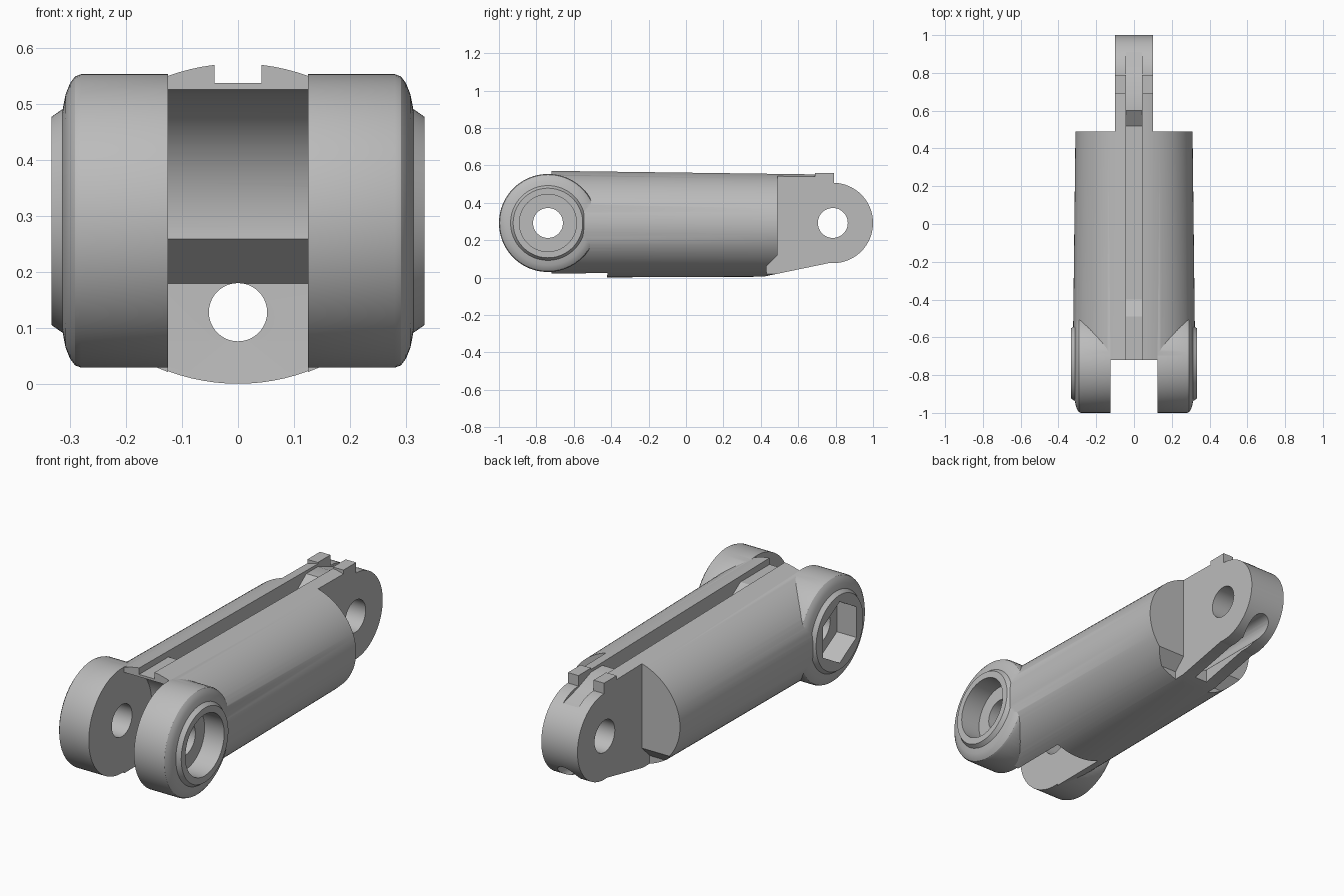
import bpy, bmesh, math

if "Cube" in bpy.data.objects:
    bpy.data.objects.remove(bpy.data.objects["Cube"], do_unlink=True)

grey = bpy.data.materials.new("plain_grey")
grey.use_nodes = True
colour = (0.5, 0.5, 0.5, 1)
grey.diffuse_color = colour
grey.node_tree.nodes["Principled BSDF"].inputs["Base Color"].default_value = colour

PIN_Y, PIN_Z = -0.738, 0.292      # yoke pivot
TIP_Y = 0.785                     # tongue pivot
GAP, TONGUE, SLOT = 0.125, 0.1, 0.042


def loft(name, rings):
    """Closed solid through matching rings of points."""
    bm = bmesh.new()
    loops = [[bm.verts.new(p) for p in ring] for ring in rings]
    n = len(loops[0])
    for a, b in zip(loops, loops[1:]):
        for i in range(n):
            j = (i + 1) % n
            bm.faces.new((a[i], a[j], b[j], b[i]))
    bm.faces.new(loops[0])
    bm.faces.new(loops[-1])
    bmesh.ops.recalc_face_normals(bm, faces=bm.faces)
    mesh = bpy.data.meshes.new(name)
    bm.to_mesh(mesh)
    bm.free()
    mesh.materials.append(grey)
    ob = bpy.data.objects.new(name, mesh)
    bpy.context.collection.objects.link(ob)
    return ob


def prism(name, outline, x0, x1):
    """Side outline in (y, z) extruded across x."""
    return loft(name, [[(x, y, z) for y, z in outline] for x in (x0, x1)])


def arc(cy, cz, r, start=0, end=360, n=64):
    closed = end - start == 360
    steps = n if closed else n - 1
    angles = [math.radians(start + (end - start) * i / steps) for i in range(n)]
    return [(cy + r * math.cos(a), cz + r * math.sin(a)) for a in angles]


def combine(target, tool, operation):
    """Apply a boolean and discard the tool."""
    mod = target.modifiers.new(operation, "BOOLEAN")
    mod.operation = operation
    mod.solver = "EXACT"
    mod.object = tool
    bpy.context.view_layer.update()
    with bpy.context.temp_override(object=target, active_object=target):
        bpy.ops.object.modifier_apply(modifier=mod.name)
    bpy.data.objects.remove(tool, do_unlink=True)


def cut(tool):
    combine(link, tool, "DIFFERENCE")


def add(tool):
    combine(link, tool, "UNION")


# Tapered oval barrel
def oval(y):
    t = (y + 0.72) / 1.21
    a, b = 0.324 - 0.014 * t, 0.2865 - 0.0105 * t
    return [(x, y, z) for x, z in arc(0, 0, 1, n=96)
            for x, z in [(x * a, 0.2865 - 0.0055 * t + z * b)]]


link = loft("finger_link", [oval(-0.72), oval(0.79)])

# Clearance between the yoke arms
gap = arc(PIN_Y, PIN_Z, 0.235, 90, -7.8, 40)
gap += [(-0.41, 0.18), (-0.415, 0.078), (-0.432, -0.1), (-1.1, -0.1), (-1.1, 0.527)]
cut(prism("gap_cutter", gap, -GAP, GAP))

# Rear shoulders on both sides of the tongue, and its sloping underside
shoulder = [(0.49, 0.7), (0.49, 0.12), (0.43, 0.06), (0.43, -0.1), (1.1, -0.1), (1.1, 0.7)]
for side in (-1, 1):
    cut(prism("shoulder_cutter", shoulder, side * TONGUE, side * 0.5))
cut(prism("slope_cutter", [(0.39, 0), (0.8, 0.085), (0.8, -0.1), (0.39, -0.1)], -0.5, 0.5))

# Rounded tongue end with raised stop blocks
add(prism("tongue", arc(TIP_Y, PIN_Z, 0.215, n=80), -TONGUE, TONGUE))
add(prism("stop_block", [(0.69, 0.5), (0.79, 0.5), (0.79, 0.559), (0.69, 0.559)],
          -TONGUE, TONGUE))

# Yoke arms with rounded rims and outer bosses
profile = [(GAP, 0.262), (0.28, 0.262), (0.291, 0.258), (0.3, 0.246), (0.308, 0.226),
           (0.313, 0.2), (0.333, 0.186)]
for side in (-1, 1):
    add(loft("yoke_arm", [[(side * x, y, z) for y, z in arc(PIN_Y, PIN_Z, r, n=80)]
                          for x, r in profile]))

# Pivot holes, nut recess on the right, round head recess on the left
for y in (PIN_Y, TIP_Y):
    cut(prism("pin_cutter", arc(y, PIN_Z, 0.08, n=48), -0.6, 0.6))
cut(prism("hex_cutter", arc(PIN_Y, PIN_Z, 0.153, 90, 450, 6), -0.6, -0.225))
cut(prism("head_cutter", arc(PIN_Y, PIN_Z, 0.153), 0.225, 0.6))

# Upper cord groove, deeper along the middle
groove = [(-1.1, 0.7), (-1.1, 0.538), (-0.49, 0.538), (-0.4, 0.48), (0.52, 0.48),
          (0.6, 0.538), (0.69, 0.538), (0.79, 0.5), (0.91, 0.466), (0.91, 0.7)]
cut(prism("groove_cutter", groove, -SLOT, SLOT))

# Lower cord tunnel and its opening under the tongue
cut(loft("tunnel_cutter", [[(x, y, z) for x, z in arc(0, 0.129, 0.052, n=40)]
                           for y in (-0.6, 1.1)]))
cut(prism("opening_cutter", [(0.5, -0.1), (0.5, 0.13), (0.85, 0.13), (0.85, -0.1)],
          -0.035, 0.035))

bpy.ops.object.select_all(action="DESELECT")
link.select_set(True)
bpy.context.view_layer.objects.active = link
bpy.ops.object.shade_smooth_by_angle(angle=math.radians(25))
